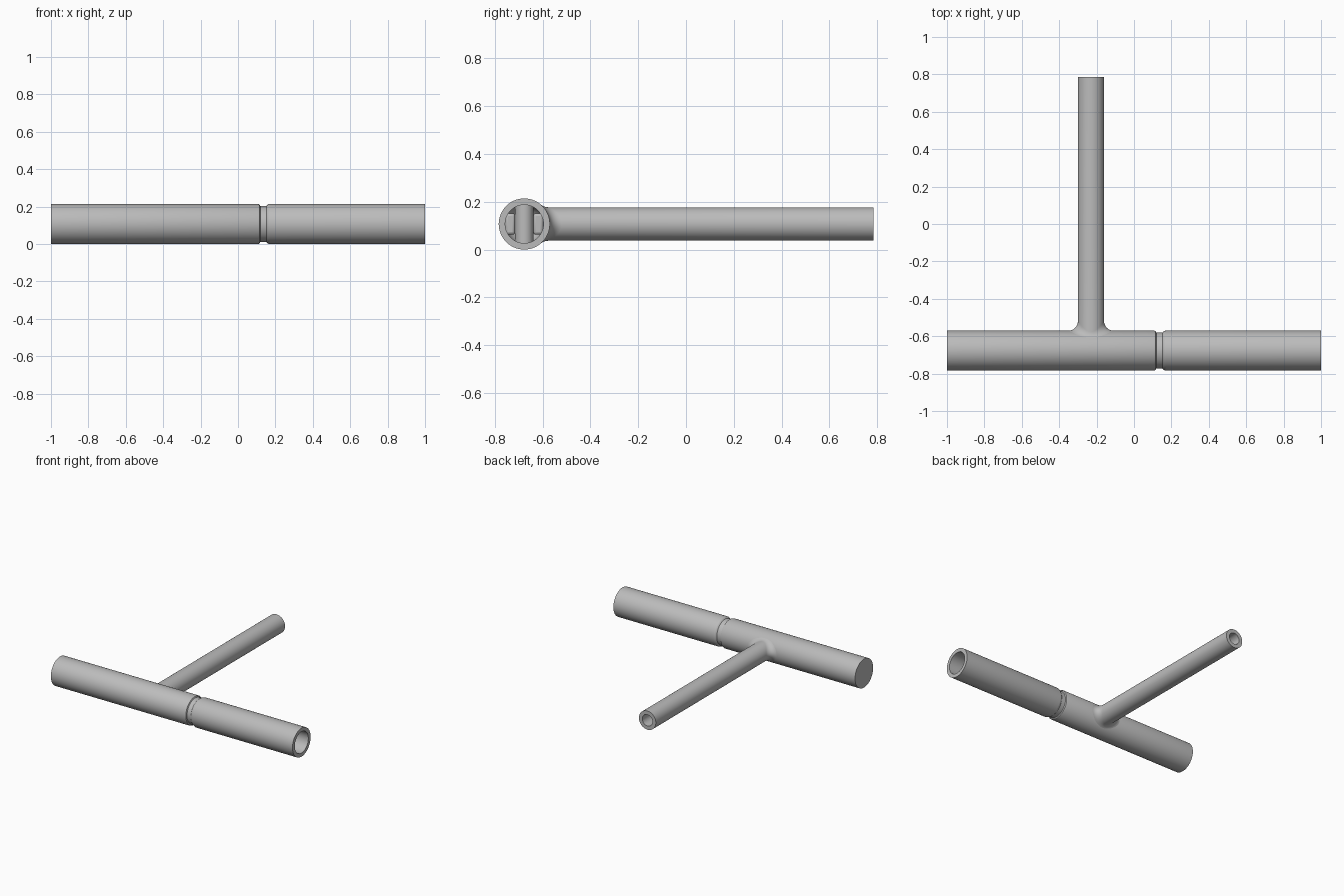
import bpy, math
from mathutils import Vector

cube = bpy.data.objects.get("Cube")
if cube:
    bpy.data.objects.remove(cube, do_unlink=True)

SEG = 96
R, BORE = 0.107, 0.08               # main tube outer and bore radius
r, HOLE, FILLET = 0.07, 0.042, 0.05  # branch outer, bore and blend radius
CY, CZ, BX = -0.677, R, -0.23       # main axis y, z and branch x
END_Y = 0.785

grey = bpy.data.materials.new("satin_grey")
grey.use_nodes = True
grey.diffuse_color = (0.5, 0.5, 0.5, 1)
grey.node_tree.nodes["Principled BSDF"].inputs["Base Color"].default_value = (0.5, 0.5, 0.5, 1)


def loft(name, rings):
    """Join equal rings of points in order, capping both ends."""
    n = len(rings[0])
    verts = [p for ring in rings for p in ring]
    faces = []
    for k in range(len(rings) - 1):
        for i in range(n):
            j = (i + 1) % n
            faces.append((k * n + i, k * n + j, (k + 1) * n + j, (k + 1) * n + i))
    last = (len(rings) - 1) * n
    faces.append(tuple(reversed(range(n))))
    faces.append(tuple(last + i for i in range(n)))
    mesh = bpy.data.meshes.new(name)
    mesh.from_pydata(verts, [], faces)
    obj = bpy.data.objects.new(name, mesh)
    bpy.context.collection.objects.link(obj)
    finish(obj)
    return obj


def finish(obj):
    obj.data.materials.append(grey)
    bpy.ops.object.select_all(action="DESELECT")
    obj.select_set(True)
    bpy.context.view_layer.objects.active = obj
    bpy.ops.object.mode_set(mode="EDIT")
    bpy.ops.mesh.select_all(action="SELECT")
    bpy.ops.mesh.normals_make_consistent(inside=False)
    bpy.ops.object.mode_set(mode="OBJECT")
    bpy.ops.object.shade_smooth_by_angle(angle=math.radians(35))


angles = [2 * math.pi * i / SEG for i in range(SEG)]

# Main tube: closed left end, grooved outside, open bore with a domed bottom
profile = [(-1, R), (0.108, R), (0.115, R - 0.003), (0.119, R - 0.011),
           (0.152, R - 0.011), (0.157, R - 0.005), (0.165, R - 0.001), (0.172, R),
           (1, R), (1, BORE)]
DOME_X = -0.24
for k in range(9):
    a = k / 8 * math.radians(85)
    profile.append((DOME_X - BORE * math.sin(a), BORE * math.cos(a)))
loft("main_tube", [[(x, CY + rad * math.cos(a), CZ + rad * math.sin(a)) for a in angles]
                   for x, rad in profile])


# Side branch: rolling-ball blend into the main tube, then straight hollow pipe
def blend_ring(t):
    ring = []
    for a in angles:
        c, s = math.cos(a), math.sin(a)
        x, z = (r + FILLET) * c, (r + FILLET) * s
        y = math.sqrt((R + FILLET) ** 2 - z * z)
        to_main = Vector((0, -y, -z)).normalized()
        to_branch = Vector((-c, 0, -s))
        p = Vector((x, y, z)) + FILLET * to_main.slerp(to_branch, t)
        ring.append(p + Vector((BX, CY, CZ)))
    return ring


def pipe_ring(rad, y):
    return [(BX + rad * math.cos(a), y, CZ + rad * math.sin(a)) for a in angles]


loft("side_branch", [blend_ring(k / 8) for k in range(9)]
     + [pipe_ring(r, END_Y), pipe_ring(HOLE, END_Y), pipe_ring(HOLE, CY + R)])

# Upright pin across the inside of the bore
bpy.ops.mesh.primitive_cylinder_add(vertices=48, radius=0.038, depth=2 * BORE,
                                    location=(BX, CY, CZ))
pin = bpy.context.object
pin.name = "inner_pin"
finish(pin)

# Flat lugs on both sides of the pin
for side, label in ((-1, "front"), (1, "back")):
    bpy.ops.mesh.primitive_cube_add(size=1, location=(BX, CY + side * 0.059, CZ))
    lug = bpy.context.object
    lug.name = label + "_inner_lug"
    lug.scale = (0.08, 0.042, 0.09)
    bpy.ops.object.transform_apply(location=False, rotation=False, scale=True)
    bevel = lug.modifiers.new("rounding", "BEVEL")
    bevel.width = 0.012
    bevel.segments = 3
    finish(lug)
